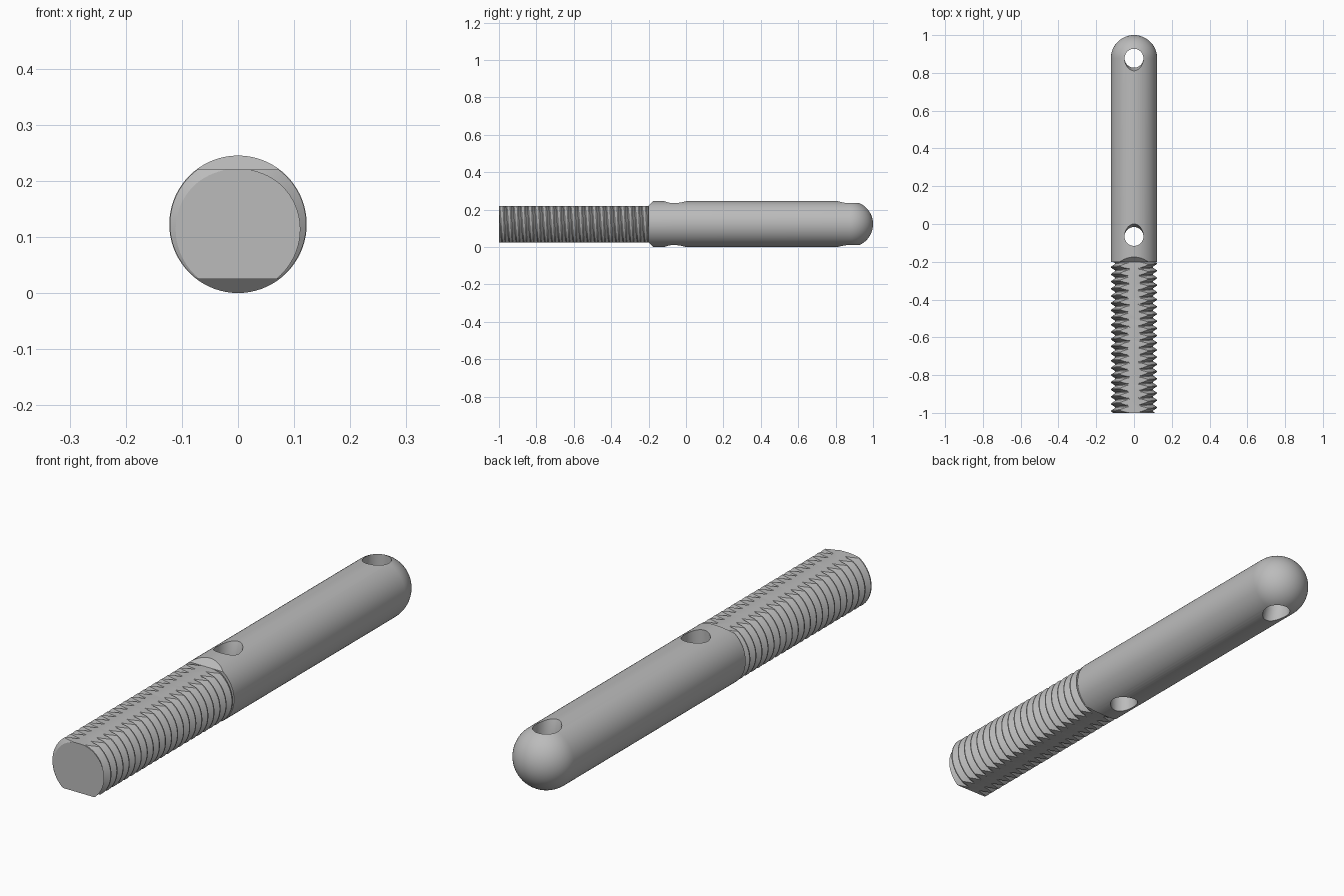
import bpy, bmesh, math

cube = bpy.data.objects.get("Cube")
if cube:
    bpy.data.objects.remove(cube, do_unlink=True)

R, ROOT, CREST = 0.1225, 0.1, 0.1215      # shaft, thread root and thread crest radii
FLAT = 0.0975                             # height of the flats from the axis
START, SHOULDER, END = -1.0, -0.2, 1.0    # stations along y
TURNS = 21
PITCH = (SHOULDER - START) / TURNS
SIDES = 72

steel = bpy.data.materials.new("grey steel")
steel.use_nodes = True
colour = (0.5, 0.5, 0.5, 1)
steel.diffuse_color = colour
steel.node_tree.nodes["Principled BSDF"].inputs["Base Color"].default_value = colour


def make_object(name, bm):
    bmesh.ops.recalc_face_normals(bm, faces=bm.faces)
    mesh = bpy.data.meshes.new(name)
    bm.to_mesh(mesh)
    bm.free()
    mesh.materials.append(steel)
    obj = bpy.data.objects.new(name, mesh)
    bpy.context.collection.objects.link(obj)
    return obj


def thread_radius(y, turn):
    t = ((y - START) / PITCH - turn) % 1.0
    wave = 1 - abs(2 * t - 1)
    return ROOT + (CREST - ROOT) * min(1, max(0, (wave - 0.12) / 0.76))


def helix_row(k, stop):
    """One line of the screw thread, clamped to the threaded length."""
    row = []
    for i in range(SIDES + 1):
        turn = i / SIDES
        y = min(SHOULDER, max(START, START + PITCH * (k + stop + turn)))
        row.append((y, thread_radius(y, turn)))
    return row


# Threaded rod: helical thread, shoulder, plain shaft and domed end in one skin
rows = [helix_row(k, s) for k in range(-2, TURNS + 1) for s in (0.06, 0.44, 0.56, 0.94)]
rows += [[(SHOULDER, R)] * (SIDES + 1)]
DOME = 16
for j in range(DOME):
    a = math.pi / 2 * j / DOME
    rows.append([(END - R + R * math.sin(a), R * math.cos(a))] * (SIDES + 1))

bm = bmesh.new()
grid = []
for row in rows:
    ring = []
    for i, (y, r) in enumerate(row):
        a = 2 * math.pi * i / SIDES
        ring.append(bm.verts.new((r * math.sin(a), y, R + r * math.cos(a))))
    grid.append(ring)
for a, b in zip(grid, grid[1:]):
    for i in range(SIDES):
        bm.faces.new((a[i], a[i + 1], b[i + 1], b[i]))
tip = bm.verts.new((0, END, R))
for i in range(SIDES):
    bm.faces.new((grid[-1][i], grid[-1][i + 1], tip))
bmesh.ops.remove_doubles(bm, verts=bm.verts, dist=0.00002)
bmesh.ops.holes_fill(bm, edges=[e for e in bm.edges if e.is_boundary], sides=0)
rod = make_object("threaded_rod", bm)


def flat_cutter(side):
    """Wedge that planes one flat along the thread and ramps out at the shoulder."""
    profile = [(START - 0.1, FLAT), (SHOULDER, FLAT),
               (SHOULDER + 0.08, FLAT + 0.08), (START - 0.1, FLAT + 0.08)]
    bm = bmesh.new()
    face = bm.faces.new([bm.verts.new((-0.2, y, R + side * z)) for y, z in profile])
    out = bmesh.ops.extrude_face_region(bm, geom=[face])
    moved = [v for v in out["geom"] if isinstance(v, bmesh.types.BMVert)]
    bmesh.ops.translate(bm, verts=moved, vec=(0.4, 0, 0))
    return make_object("flat_cutter", bm)


def hole_cutter(y0, lean, n=40):
    """Cross hole whose mouths flare towards the middle of the shaft."""
    bm = bmesh.new()
    rings = []
    for z, flare in ((-0.16, 0.05), (-0.075, 0), (0.075, 0), (0.16, 0.03)):
        flare = 0.03 if flare else 0
        ring = []
        for i in range(n):
            a = 2 * math.pi * i / n
            y = 0.05 * math.sin(a)
            if y * lean > 0:
                y *= 1 + flare / 0.05
            ring.append(bm.verts.new((0.05 * math.cos(a), y0 + y, R + z)))
        rings.append(ring)
    for a, b in zip(rings, rings[1:]):
        for i in range(n):
            j = (i + 1) % n
            bm.faces.new((a[i], a[j], b[j], b[i]))
    bm.faces.new(rings[0])
    bm.faces.new(rings[-1])
    return make_object("hole_cutter", bm)


# Cut the two flats and the two cross holes
bpy.context.view_layer.objects.active = rod
cutters = [flat_cutter(1), flat_cutter(-1),
           hole_cutter(END - R, -1), hole_cutter(-0.066, 1)]
for cutter in cutters:
    cutter.hide_render = True
    mod = rod.modifiers.new("cut", 'BOOLEAN')
    mod.operation = 'DIFFERENCE'
    mod.solver = 'EXACT'
    mod.object = cutter
    bpy.ops.object.modifier_apply(modifier=mod.name)
    bpy.data.objects.remove(cutter, do_unlink=True)

# Smooth the round surfaces and keep the machined edges crisp
for obj in bpy.context.selected_objects:
    obj.select_set(False)
rod.select_set(True)
bpy.ops.object.shade_smooth_by_angle(angle=math.radians(30))
